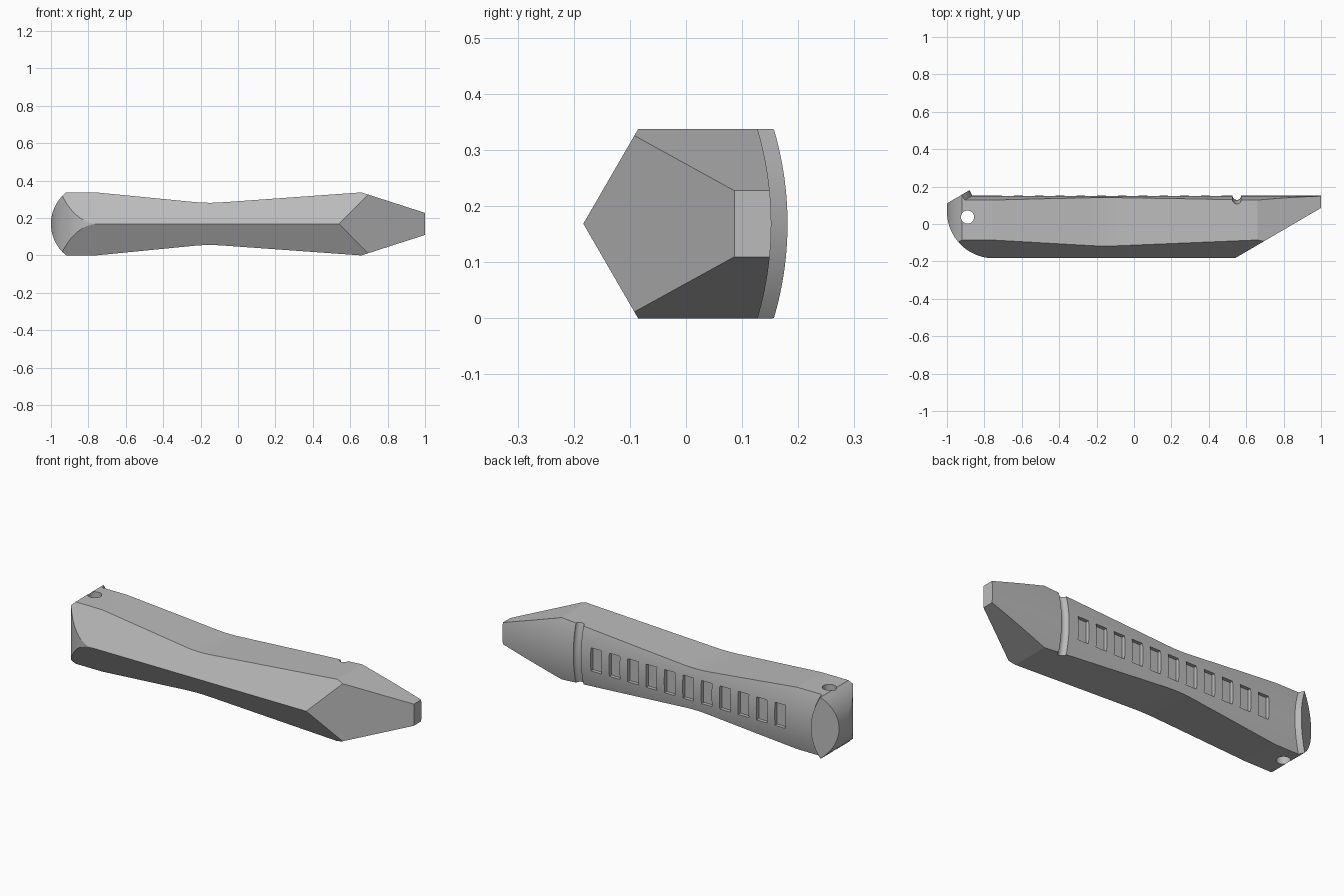
import bpy, bmesh, math

cube = bpy.data.objects.get("Cube")
if cube:
    bpy.data.objects.remove(cube, do_unlink=True)

MID = 0.1685        # height of the long axis
BACK_R = 0.594      # radius of the bulged back
BACK_Y = 0.152


def back_y(z):
    return BACK_Y - BACK_R + math.sqrt(BACK_R ** 2 - (z - MID) ** 2)


def arc(cx, cy, r, a0, a1, n):
    angles = [math.radians(a0 + (a1 - a0) * i / n) for i in range(n + 1)]
    return [(cx + r * math.cos(a), cy + r * math.sin(a)) for a in angles]


def loft(name, rings):
    """Closed solid through rings of equal point count."""
    bm = bmesh.new()
    rows = [[bm.verts.new(p) for p in ring] for ring in rings]
    n = len(rows[0])
    for a, b in zip(rows, rows[1:]):
        for i in range(n):
            j = (i + 1) % n
            bm.faces.new((a[i], a[j], b[j], b[i]))
    bm.faces.new(rows[0][::-1])
    bm.faces.new(rows[-1])
    bmesh.ops.recalc_face_normals(bm, faces=bm.faces)
    mesh = bpy.data.meshes.new(name)
    bm.to_mesh(mesh)
    bm.free()
    obj = bpy.data.objects.new(name, mesh)
    bpy.context.collection.objects.link(obj)
    return obj


def prism(name, pts, axis, lo, hi):
    def place(p, d):
        q = list(p)
        q.insert("xyz".index(axis), d)
        return q
    return loft(name, [[place(p, d) for p in pts] for d in (lo, hi)])


def combine(obj, tool, operation):
    mod = obj.modifiers.new("cut", "BOOLEAN")
    mod.object, mod.operation, mod.solver = tool, operation, "EXACT"
    bpy.context.view_layer.update()
    deps = bpy.context.evaluated_depsgraph_get()
    mesh = bpy.data.meshes.new_from_object(obj.evaluated_get(deps))
    obj.modifiers.clear()
    obj.data = mesh
    bpy.data.objects.remove(tool, do_unlink=True)


# Body cross-section: ridge in front, bulged back
zs = [MID + 0.24 * (i / 16 - 1) for i in range(33)]
section = [(-0.183, MID), (-0.044, zs[0])] + [(back_y(z), z) for z in zs] + [(-0.044, zs[-1])]
handle = prism("handle", section, "x", -1.2, 1.2)

# Raised lip at the butt end, sheared along the bulge
rings = []
for z in zs:
    py = back_y(z) + 0.029
    px = -1 + (py - 0.11) / 0.59
    rings.append([(-1.25, py + 0.03, z), (px - 0.015, py + 0.029, z),
                  (px + 0.03, py - 0.058, z), (-1.25, py - 0.058, z)])
combine(handle, loft("lip", rings), "UNION")

# Side outline: rounded butt, narrow waist, tapering tip
waist = arc(-0.15, 0.113 + 0.9, 0.9, 264.7, 274, 6)
half = [(-0.92, 0.1685), (-0.76, 0.1685)] + waist + [(0.66, 0.1685), (1.0, 0.059)]
butt = arc(-0.786, 0, 0.214, 232, 128, 40)
outline = [(x, MID + h) for x, h in half]
outline += [(x, MID - h) for x, h in reversed(half)]
outline += [(x, MID + h) for x, h in butt[1:-1]]
combine(handle, prism("side_outline", outline, "y", -0.4, 0.4), "INTERSECT")

# Plan outline: rounded front corner, chamfered tip, slanted butt
plan = arc(-0.75, 0.067, 0.25, 180, 270, 32)
plan += [(0.54, -0.183), (1.0, 0.086), (1.1, 0.145), (1.1, 0.228), (-0.8, 0.228), (-1.0, 0.11)]
combine(handle, prism("plan_outline", plan, "z", -0.3, 0.6), "INTERSECT")

# Lanyard hole
combine(handle, prism("hole", arc(-0.89, 0.037, 0.035, 0, 356.25, 95), "z", -0.3, 0.6), "DIFFERENCE")

# Round groove across the back
groove = loft("groove", [[(x, y + back_y(z), z) for x, y in arc(0.55, 0.0, 0.023, 0, 356.25, 95)]
                         for z in zs])
combine(handle, groove, "DIFFERENCE")

# Row of grip slots
for i in range(11):
    x = 0.437 - 0.111 * i
    box = [(x - 0.032, MID - 0.063), (x + 0.032, MID - 0.063),
           (x + 0.032, MID + 0.063), (x - 0.032, MID + 0.063)]
    combine(handle, prism("slot", box, "y", 0.13, 0.3), "DIFFERENCE")

# Single grey colour
grey = bpy.data.materials.new("grey")
grey.use_nodes = True
color = (0.5, 0.5, 0.5, 1)
grey.diffuse_color = color
grey.node_tree.nodes["Principled BSDF"].inputs["Base Color"].default_value = color
handle.data.materials.clear()
handle.data.materials.append(grey)

bpy.ops.object.select_all(action="DESELECT")
handle.select_set(True)
bpy.context.view_layer.objects.active = handle
bpy.ops.object.shade_smooth_by_angle(angle=math.radians(4))
